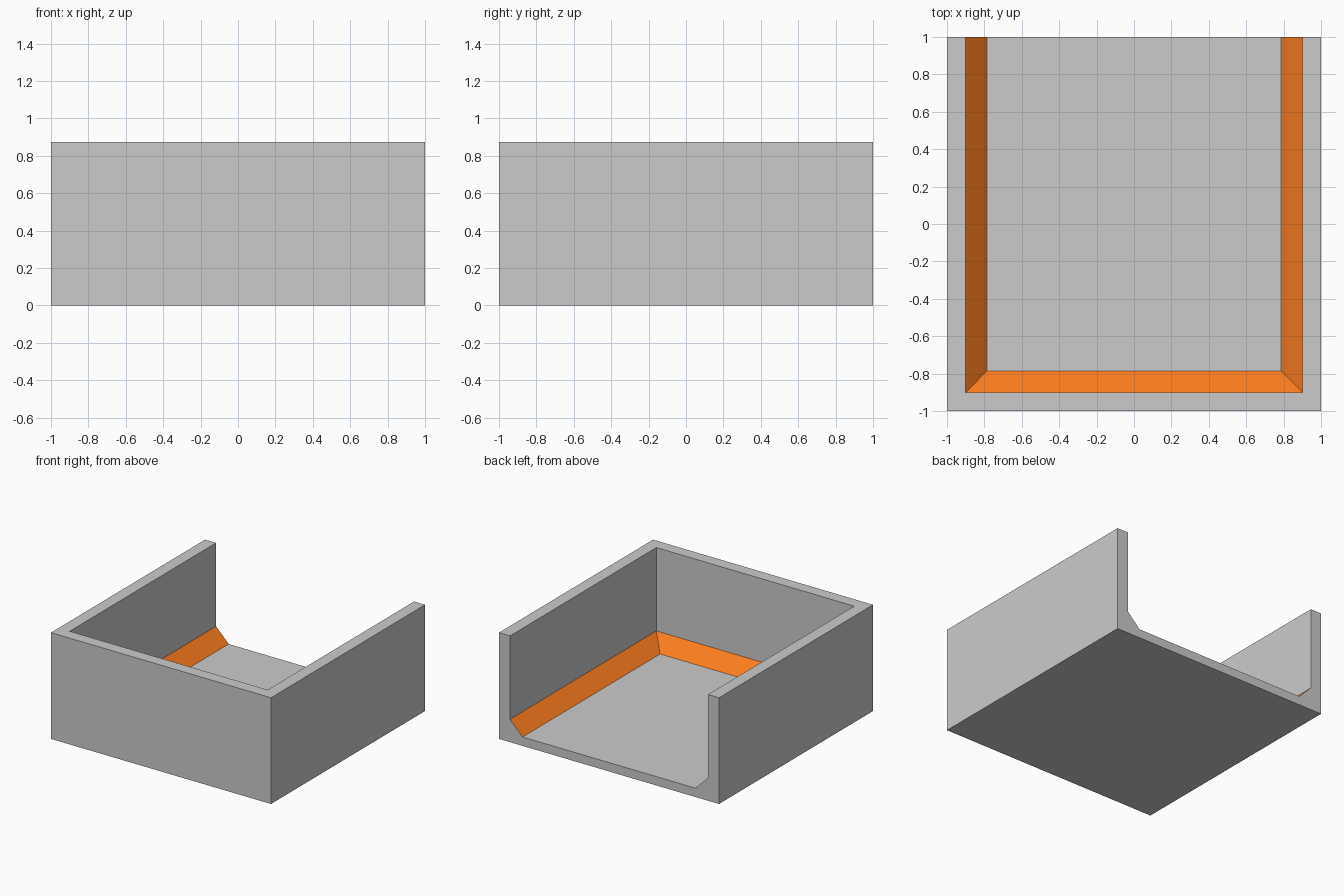
import bpy
import bmesh

if "Cube" in bpy.data.objects:
    bpy.data.objects.remove(bpy.data.objects["Cube"])

HEIGHT, WALL, FLOOR, CHAMFER = 0.873, 0.1, 0.073, 0.115

# Wall cross-section as (inset from outer edge, height), outside to inside
profile = [
    (0, 0),
    (0, HEIGHT),
    (WALL, HEIGHT),
    (WALL, FLOOR + CHAMFER),
    (WALL + CHAMFER, FLOOR),
]

bm = bmesh.new()

# U-shaped rails, open at the back, mitred at the two front corners
rails = []
for d, z in profile:
    e = 1 - d
    rails.append([bm.verts.new(p) for p in
                  ((-e, 1, z), (-e, -e, z), (e, -e, z), (e, 1, z))])

# Walls and the coloured chamfer (last strip)
for i, (a, b) in enumerate(zip(rails, rails[1:])):
    for k in range(3):
        face = bm.faces.new((a[k], a[k + 1], b[k + 1], b[k]))
        face.material_index = int(i == len(rails) - 2)

# Underside, floor and open back end
bm.faces.new(rails[0])
bm.faces.new(rails[-1])
bm.faces.new([r[0] for r in rails] + [r[3] for r in reversed(rails)])
bmesh.ops.recalc_face_normals(bm, faces=bm.faces)

mesh = bpy.data.meshes.new("open_tray")
bm.to_mesh(mesh)
bm.free()

# Plain grey body, orange chamfer
orange = bpy.data.materials.new("orange_chamfer")
orange.diffuse_color = (1.0, 0.21, 0.014, 1)
orange.use_nodes = True
orange.node_tree.nodes["Principled BSDF"].inputs["Base Color"].default_value = orange.diffuse_color
mesh.materials.append(None)
mesh.materials.append(orange)

tray = bpy.data.objects.new("open_tray", mesh)
bpy.context.collection.objects.link(tray)
